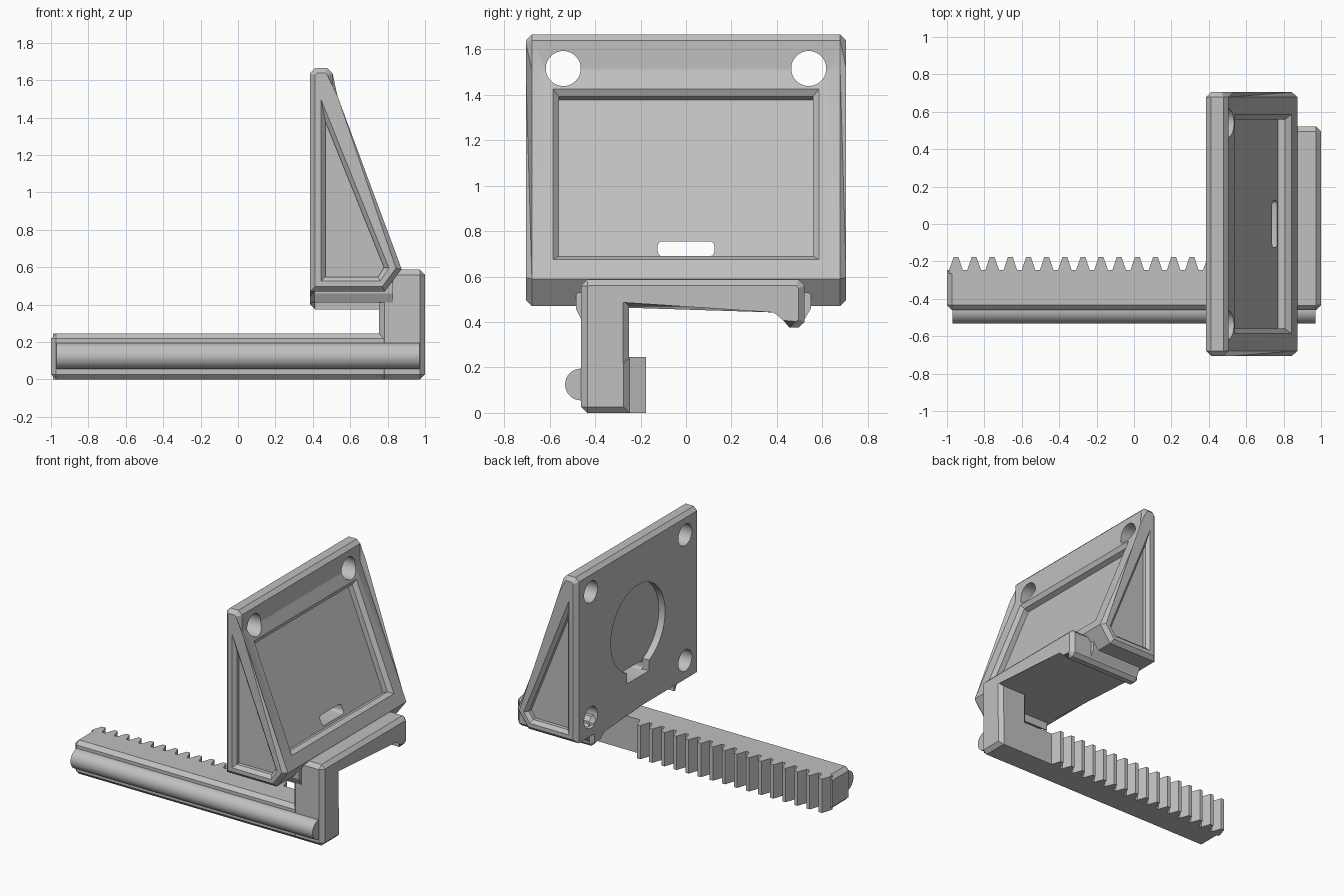
import bpy
import bmesh
from math import cos, sin, pi
from mathutils import Vector

if "Cube" in bpy.data.objects:
    bpy.data.objects.remove(bpy.data.objects["Cube"], do_unlink=True)

GREY = (0.53, 0.53, 0.53, 1)
grey = bpy.data.materials.new("light grey plastic")
grey.use_nodes = True
grey.diffuse_color = GREY
grey.node_tree.nodes["Principled BSDF"].inputs["Base Color"].default_value = GREY

CHAMFER = 0.027


def loft(name, loops, bevel=None):
    """Solid through matching loops; bevel(edge) picks the edges to chamfer."""
    bm = bmesh.new()
    rings = [[bm.verts.new(p) for p in loop] for loop in loops]
    n = len(rings[0])
    bm.faces.new(rings[0])
    bm.faces.new(rings[-1])
    for low, high in zip(rings, rings[1:]):
        for i in range(n):
            j = (i + 1) % n
            bm.faces.new((low[i], low[j], high[j], high[i]))
    if bevel:
        edges = [e for e in bm.edges if bevel(e)]
        bmesh.ops.bevel(bm, geom=edges, offset=CHAMFER, segments=1,
                        affect='EDGES', clamp_overlap=True)
    bmesh.ops.recalc_face_normals(bm, faces=bm.faces)
    mesh = bpy.data.meshes.new(name)
    bm.to_mesh(mesh)
    bm.free()
    mesh.materials.append(grey)
    ob = bpy.data.objects.new(name, mesh)
    bpy.context.collection.objects.link(ob)
    return ob


def place(axis, p, d):
    """Put a 2D point on the plane at distance d along an axis."""
    a, b = p
    return {'x': (d, a, b), 'y': (a, d, b), 'z': (a, b, d)}[axis]


def prism(name, axis, pts, start, end, bevel=None):
    return loft(name, [[place(axis, p, d) for p in pts] for d in (start, end)], bevel)


def rect(a0, a1, b0, b1):
    return [(a0, b0), (a1, b0), (a1, b1), (a0, b1)]


def circle(a, b, r, n=40):
    return [(a + r * cos(2 * pi * i / n), b + r * sin(2 * pi * i / n)) for i in range(n)]


def inset(pts, d):
    """Shrink a convex anticlockwise polygon by d."""
    pts = [Vector(p) for p in pts]
    out = []
    for i, p in enumerate(pts):
        u = (p - pts[i - 1]).normalized()
        v = (pts[(i + 1) % len(pts)] - p).normalized()
        out.append(p + (v - u) * d / u.cross(v))
    return out


def carve(target, cutter):
    mod = target.modifiers.new("cut", 'BOOLEAN')
    mod.operation = 'DIFFERENCE'
    mod.solver = 'EXACT'
    mod.object = cutter
    bpy.context.view_layer.objects.active = target
    bpy.context.view_layer.update()
    bpy.ops.object.modifier_apply(modifier=mod.name)
    bpy.data.objects.remove(cutter, do_unlink=True)


def recess(pts, depth, lip, to_3d):
    """Cutter with a chamfered lip and straight walls below it."""
    small = inset(pts, lip)
    steps = [(pts, -0.02), (pts, 0), (small, lip), (small, depth)]
    return loft("recess_cutter", [[to_3d(p, d) for p in loop] for loop, d in steps])


def along(axis):
    return lambda e: abs((e.verts[0].co - e.verts[1].co)[axis]) < 1e-5


# Wedge shaped holder: side profile, chamfered around both ends
profile = [(0.385, 0.47), (0.785, 0.47), (0.875, 0.59), (0.505, 1.51),
           (0.505, 1.638), (0.478, 1.665), (0.412, 1.665), (0.385, 1.638)]
holder = prism("wedge_holder", 'y', profile, -0.705, 0.705, along(1))

# Framed panel recess in the sloped face
foot = Vector((0.875, 0, 0.59))
up = (Vector((0.505, 0, 1.51)) - foot).normalized()
normal = Vector((up.z, 0, -up.x))
low, high = ((z - foot.z) / up.z for z in (0.675, 1.425))
carve(holder, recess(rect(-0.585, 0.585, low, high), 0.065, 0.026,
                     lambda p, d: foot + up * p[1] - normal * d + Vector((0, p[0], 0))))

# Triangular recess in each side
triangle = [(0.445, 0.525), (0.76, 0.525), (0.807, 0.595), (0.445, 1.495)]
for side in (-1, 1):
    carve(holder, recess(triangle, 0.05, 0.023,
                         lambda p, d: (p[0], side * (0.705 - d), p[1])))

# Screw holes: upper pair goes through, lower pair is blind
for y in (-0.54, 0.54):
    carve(holder, prism("hole_cutter", 'x', circle(y, 1.515, 0.077), 0.3, 0.7))
    carve(holder, prism("hole_cutter", 'x', circle(y, 0.605, 0.077), 0.3, 0.5))

# Round pocket in the back and cable slot through the panel
carve(holder, prism("pocket_cutter", 'x', circle(0, 1.05, 0.31, 64), 0.3, 0.435))
r = 0.022
slot = [(sy * (0.125 - r) + r * cos(a), 0.722 + sz * (0.033 - r) + r * sin(a))
        for sy, sz, start in ((1, 1, 0), (-1, 1, 1), (-1, -1, 2), (1, -1, 3))
        for a in [(start + k / 4) * pi / 2 for k in range(5)]]
carve(holder, prism("slot_cutter", 'x', slot, 0.3, 0.785))
carve(holder, prism("notch_cutter", 'x', rect(-0.125, 0.125, 0.69, 0.85), 0.3, 0.435))

# Shelf under the holder, ending in a hooked lip
shelf = [(-0.46, 0.469), (0.395, 0.469), (0.455, 0.42), (0.455, 0.375), (0.495, 0.375),
         (0.522, 0.40), (0.522, 0.56), (0.495, 0.587), (-0.435, 0.587), (-0.46, 0.56)]
prism("shelf_with_hook", 'x', shelf, 0.386, 1, along(0))

# Small braces between the shelf ends and the holder
prism("hook_brace", 'x', [(0.5, 0.40), (0.52, 0.41), (0.55, 0.46), (0.55, 0.52), (0.5, 0.56)],
      0.41, 0.83)
prism("post_brace", 'x', [(-0.45, 0.41), (-0.46, 0.41), (-0.485, 0.46), (-0.485, 0.52),
                          (-0.45, 0.55)], 0.41, 0.83)

# Post joining the shelf to the rack
prism("post", 'z', rect(0.755, 1, -0.461, -0.25), 0, 0.586, lambda e: True)

# Rack bar, chamfered except along the toothed side
prism("rack_bar", 'x', rect(-0.46, -0.247, 0, 0.245), -1, 1,
      lambda e: min(v.co.y for v in e.verts) < -0.3 or
      all(v.co.x > 0.9 for v in e.verts))

# Rack teeth
for i in range(16):
    x = -0.952 + i * 0.097
    prism("rack_tooth", 'z', [(x - 0.036, -0.265), (x - 0.036, -0.245), (x - 0.013, -0.177),
                              (x + 0.013, -0.177), (x + 0.036, -0.245), (x + 0.036, -0.265)],
          0, 0.245)

# Rounded guide rail along the rack
rail = prism("guide_rail", 'x', circle(-0.462, 0.125, 0.07, 32), -0.97, 0.97)

# Smooth the round surfaces, keep the edges crisp
bpy.ops.object.select_all(action='DESELECT')
for ob in (holder, rail):
    ob.select_set(True)
bpy.context.view_layer.objects.active = holder
bpy.ops.object.shade_smooth_by_angle(angle=0.4)
